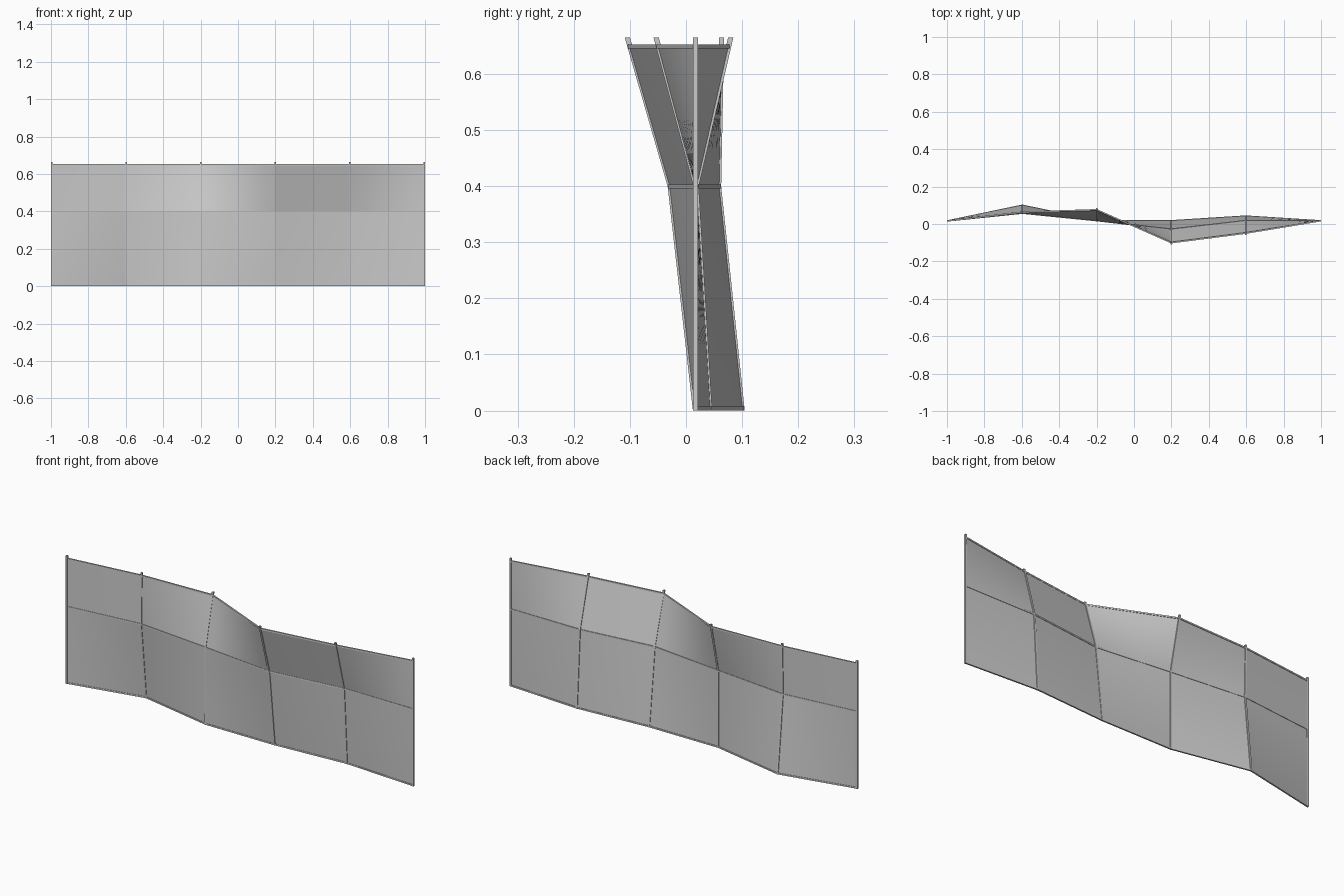
import bpy, math

if "Cube" in bpy.data.objects:
    bpy.data.objects.remove(bpy.data.objects["Cube"])

# Post positions along x, and y of the surface at ground, middle and top
XS = [-0.9953, -0.5972, -0.1991, 0.1991, 0.5972, 0.9953]
YS = [(0.017, 0.017, 0.017), (0.100, 0.058, 0.063), (0.018, 0.018, 0.076),
      (0.017, -0.028, -0.100), (0.042, 0.018, -0.049), (0.017, 0.017, 0.017)]
ZS = [0.004, 0.3995, 0.649]
TIP = 0.665
W = 0.0047


def make(name, verts, faces):
    me = bpy.data.meshes.new(name)
    me.from_pydata(verts, [], faces)
    me.update()
    ob = bpy.data.objects.new(name, me)
    bpy.context.collection.objects.link(ob)
    return ob


def sweep(name, path, axes, a, b):
    """Rectangular bar along a path, section lying in the two given axes."""
    verts, faces = [], []
    for p in path:
        for s, t in ((-1, -1), (1, -1), (1, 1), (-1, 1)):
            v = list(p)
            v[axes[0]] += s * a
            v[axes[1]] += t * b
            verts.append(v)
    for i in range(len(path) - 1):
        for k in range(4):
            n = (k + 1) % 4
            faces.append((4*i + k, 4*i + n, 4*i + 4 + n, 4*i + 4 + k))
    e = 4 * (len(path) - 1)
    faces += [(3, 2, 1, 0), (e, e + 1, e + 2, e + 3)]
    if axes == (1, 2) or axes == (0, 1):
        return make(name, verts, faces)


# Upright posts, bent at the middle rail and running past the top rail
for i, (x, ys) in enumerate(zip(XS, YS)):
    k = (TIP - ZS[2]) / (ZS[2] - ZS[1])
    tip_y = ys[2] + (ys[2] - ys[1]) * k
    sweep(f"post_{i + 1}", [(x, ys[0], 0), (x, ys[1], ZS[1]), (x, tip_y, TIP)],
          (0, 1), W, W)

# Horizontal rails following the posts
for j, name in enumerate(("bottom_rail", "middle_rail", "top_rail")):
    sweep(name, [(x, ys[j], ZS[j]) for x, ys in zip(XS, YS)], (1, 2), 0.004, 0.0038)

# Twisted panels filling each bay
N = 8
for i in range(len(XS) - 1):
    for j, level in enumerate(("lower", "upper")):
        verts, faces = [], []
        for r in range(N + 1):
            v = r / N
            for c in range(N + 1):
                u = c / N
                y0 = YS[i][j] * (1 - u) + YS[i + 1][j] * u
                y1 = YS[i][j + 1] * (1 - u) + YS[i + 1][j + 1] * u
                verts.append((XS[i] + (XS[i + 1] - XS[i]) * u, y0 * (1 - v) + y1 * v,
                              ZS[j] + (ZS[j + 1] - ZS[j]) * v))
        for r in range(N):
            for c in range(N):
                a = r * (N + 1) + c
                faces.append((a, a + 1, a + N + 2, a + N + 1))
        ob = make(f"{level}_panel_{i + 1}", verts, faces)
        for p in ob.data.polygons:
            p.use_smooth = True
        mod = ob.modifiers.new("thickness", "SOLIDIFY")
        mod.thickness = 0.003
        mod.offset = 0
        bpy.context.view_layer.objects.active = ob
        ob.select_set(True)
        bpy.ops.object.modifier_apply(modifier=mod.name)
        bpy.ops.object.shade_smooth_by_angle(angle=math.radians(30))
        ob.select_set(False)
